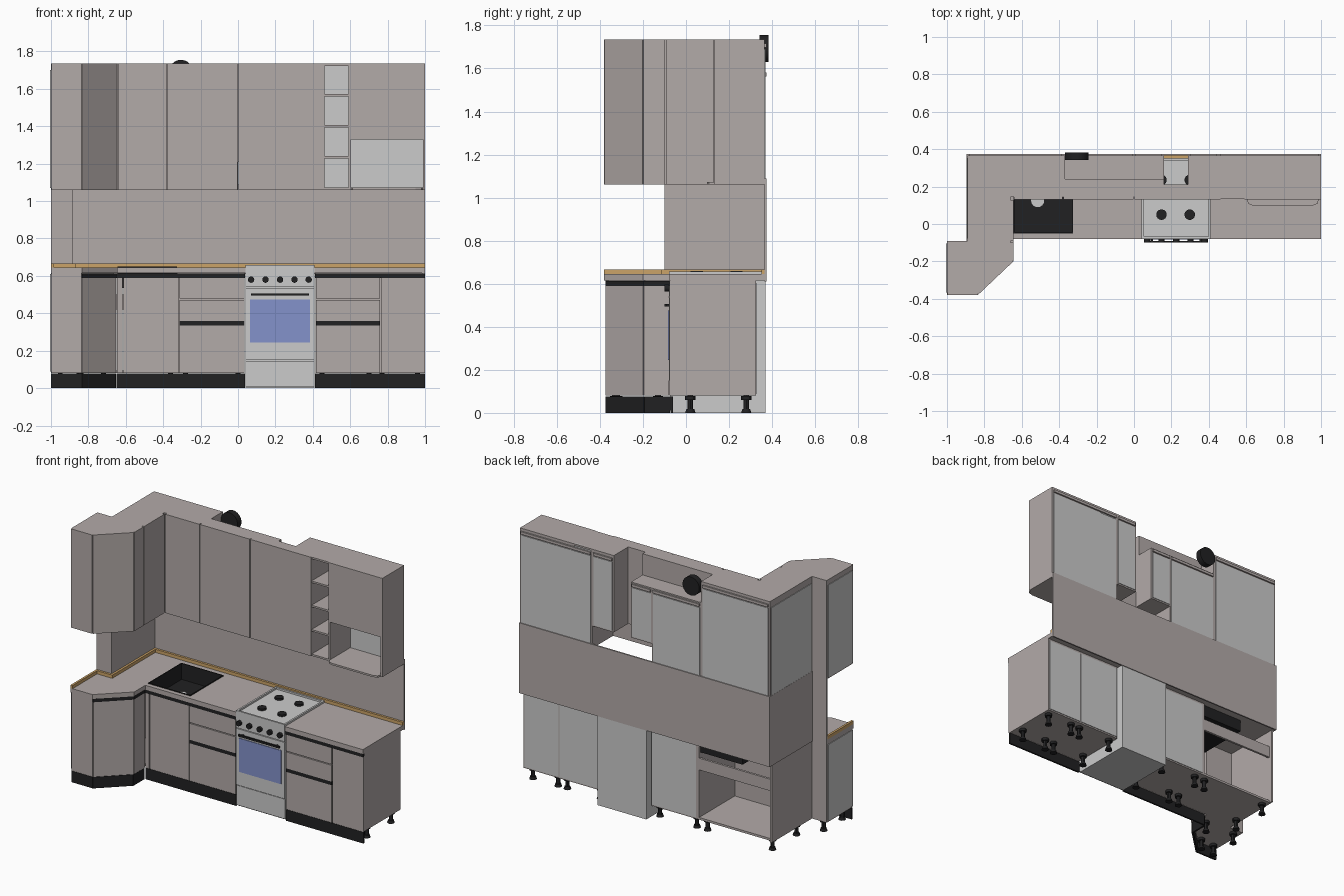
import bpy, bmesh, math
from mathutils import Vector, Matrix

if "Cube" in bpy.data.objects:
    bpy.data.objects.remove(bpy.data.objects["Cube"])


def material(name, rgb):
    m = bpy.data.materials.new(name)
    m.diffuse_color = (*rgb, 1)
    m.use_nodes = True
    m.node_tree.nodes["Principled BSDF"].inputs["Base Color"].default_value = m.diffuse_color
    return m


BEIGE = material("warm grey laminate", (0.45, 0.405, 0.395))
LIGHT = material("light grey", (0.60, 0.60, 0.60))
BLACK = material("black", (0.015, 0.015, 0.016))
WOOD = material("oak trim", (0.60, 0.37, 0.14))
BLUE = material("blue glass", (0.23, 0.29, 0.60))


def finish(name, bm, mat):
    bmesh.ops.recalc_face_normals(bm, faces=bm.faces)
    me = bpy.data.meshes.new(name)
    bm.to_mesh(me)
    bm.free()
    me.materials.append(mat)
    ob = bpy.data.objects.new(name, me)
    bpy.context.collection.objects.link(ob)
    return ob


def prism(name, pts, z0, z1, mat=BEIGE):
    bm = bmesh.new()
    lo = [bm.verts.new((x, y, z0)) for x, y in pts]
    hi = [bm.verts.new((x, y, z1)) for x, y in pts]
    bm.faces.new(lo)
    bm.faces.new(hi)
    n = len(pts)
    for i in range(n):
        j = (i + 1) % n
        bm.faces.new((lo[i], lo[j], hi[j], hi[i]))
    return finish(name, bm, mat)


def box(name, x0, x1, y0, y1, z0, z1, mat=BEIGE):
    return prism(name, [(x0, y0), (x1, y0), (x1, y1), (x0, y1)], z0, z1, mat)


def panel(name, p, q, z0, z1, mat=BEIGE, t=0.015, gap=0.003, inset=0.0):
    """Upright board from p to q, thickness to the left of travel."""
    p, q = Vector(p), Vector(q)
    d = (q - p).normalized()
    n = Vector((-d.y, d.x))
    a, b = p + d * gap + n * inset, q - d * gap + n * inset
    return prism(name, [a, b, b + n * t, a + n * t], z0, z1, mat)


def disc(name, c, r, depth, axis='Z', mat=BLACK, seg=24, r2=None):
    bm = bmesh.new()
    rot = Matrix.Rotation(math.pi / 2, 4, 'X') if axis == 'Y' else Matrix()
    bmesh.ops.create_cone(bm, cap_ends=True, segments=seg, radius1=r,
                          radius2=r if r2 is None else r2, depth=depth,
                          matrix=Matrix.Translation(c) @ rot)
    return finish(name, bm, mat)


# ---------------- wall cabinets ----------------
ZB, ZT, YB = 1.06, 1.735, 0.365
prism("upper_end_carcass", [(-1, -.365), (-.84, -.365), (-.66, -.194), (-.66, -.09), (-1, -.09)], ZB, ZT)
box("upper_side_carcass", -.89, -.66, -.09, .145, ZB, ZT)
box("upper_corner_carcass", -.89, -.37, .145, YB, ZB, ZT)
box("upper_middle_carcass", -.37, 0, .145, YB, ZB, 1.59)
box("upper_middle_front", -.37, .16, .145, .24, 1.59, ZT)
box("hood_carcass_left", 0, .16, .145, YB, 1.21, 1.59)
box("hood_carcass_middle", .16, .29, .145, .21, 1.21, ZT)
box("hood_carcass_right", .29, .45, .145, YB, 1.21, ZT)

# upper doors, following the room corner
path = [(-1, -.38), (-.835, -.38), (-.645, -.20), (-.645, -.095), (-.645, .13)]
for i in range(4):
    panel("upper_side_door", path[i], path[i + 1], ZB, ZT)
for a, b in ((-.645, -.38), (-.38, 0), (0, .455)):
    panel("upper_door", (a, .13), (b, .13), ZB, ZT)

# open shelf column
for x in (.45, .592):
    box("shelf_side", x, x + .012, .13, YB, ZB, ZT)
for z in (1.06, 1.228, 1.394, 1.56, 1.723):
    box("open_shelf", .462, .592, .135, YB, z, z + .012)
box("shelf_back", .462, .592, .35, .358, ZB, ZT, LIGHT)

# right cabinet with niche below
box("upper_right_carcass", .604, .99, .145, YB, 1.33, ZT)
panel("upper_right_door", (.60, .13), (.992, .13), 1.33, ZT)
box("upper_right_side", .988, 1, .13, YB, ZB, ZT)
box("niche_back", .604, .988, .35, .358, ZB, 1.33, LIGHT)
prism("niche_shelf", [(.604, .13), (.612, .108), (.64, .097), (.95, .097), (.98, .108),
                      (.988, .13), (.988, YB), (.604, YB)], ZB, ZB + .012)

# back panels and hanging rails
for a, b, z0, z1 in ((-.88, -.385, 1.07, 1.69), (-.36, -.008, 1.07, 1.555), (.008, .15, 1.22, 1.555),
                     (.30, .442, 1.22, 1.69), (.462, .988, 1.07, 1.69)):
    box("upper_back_panel", a, b, YB, YB + .004, z0, z1, LIGHT)
    box("hanging_rail", a, b, YB, YB + .01, z1 + .008, z1 + .026)
panel("upper_side_back", (-.89, -.08), (-.89, .355), 1.07, 1.69, LIGHT, .004)
panel("upper_end_back", (-1, -.37), (-1, -.10), 1.07, 1.70, LIGHT, .004)
disc("vent_pipe", (-.305, .362, 1.692), .063, .042, 'Y', seg=32)

# ---------------- backsplash and worktop ----------------
box("backsplash_back", -.89, 1, YB, .375, .61, 1.09)
box("backsplash_side", -.895, -.885, -.09, .375, .61, 1.09)
box("backsplash_return", -1, -.885, -.10, -.09, .61, 1.06)
C0, C1 = .615, .645
prism("worktop_corner", [(-1, -.38), (-.835, -.38), (-.645, -.20), (-.645, YB), (-.89, YB),
                         (-.89, -.09), (-1, -.09)], C0, C1)
box("worktop_sink_front", -.645, -.325, -.08, -.05, C0, C1)
box("worktop_sink_back", -.645, -.325, .31, YB, C0, C1)
box("worktop_middle", -.325, .04, -.08, YB, C0, C1)
box("worktop_right", .41, 1, -.08, YB, C0, C1)
for x0, x1, y0, y1 in ((-.885, 1, .35, YB), (-.885, -.87, -.10, .35),
                       (-1, -.87, -.115, -.10), (-1, -.985, -.38, -.115)):
    box("worktop_trim", x0, x1, y0, y1, C1, .667, WOOD)

# sink bowl
sx0, sx1, sy0, sy1 = -.645, -.325, -.05, .31
box("sink_bottom", sx0, sx1, sy0, sy1, .535, .54, BLACK)
for x in (sx0, sx1 - .006):
    box("sink_wall", x, x + .006, sy0, sy1, .54, .65, BLACK)
for y in (sy0, sy1 - .006):
    box("sink_wall", sx0, sx1, y, y + .006, .54, .65, BLACK)
disc("sink_drain", (-.515, .125, .541), .035, .006, mat=LIGHT)

# ---------------- base cabinets ----------------
B0, BY = .08, .325
prism("base_end_carcass", [(-1, -.36), (-.845, -.36), (-.665, -.19), (-.665, -.06), (-.89, -.06),
                           (-.89, -.09), (-1, -.09)], B0, C0)
# sink cabinet, open at the back
box("sink_cabinet_bottom", -.89, -.315, -.06, BY, B0, .095)
box("sink_cabinet_left", -.89, -.878, -.09, BY + .02, B0, C0)
box("sink_cabinet_right", -.327, -.315, -.06, BY, B0, C0)
box("sink_cabinet_rail", -.878, -.327, BY - .015, BY, .42, .50)
box("drawer_carcass", -.315, .035, -.06, BY, B0, C0)
box("base_right_carcass", .415, .985, -.06, BY, B0, C0)
box("base_right_side", .985, 1, -.075, BY, B0, C0)
for a, b in ((-.305, .03), (.42, .725), (.735, .99)):
    box("base_back_panel", a, b, BY, BY + .004, .09, .60, LIGHT)
panel("base_end_back", (-1.0, -.37), (-1.0, -.10), .09, .61, LIGHT, .004)

# base fronts, grip channels and plinths along the corner
lower = [(-1, -.375), (-.835, -.375), (-.65, -.197), (-.65, -.075)]
for i in range(3):
    z1 = C0 if i == 0 else .59
    panel("base_side_door", lower[i], lower[i + 1], B0, z1)
    if i:
        panel("grip_channel", lower[i], lower[i + 1], .59, .613, BLACK, gap=0)
    panel("plinth", lower[i], lower[i + 1], 0, .077, BLACK, .012, 0, .003)
FY = -.076
for a, b in ((-.65, -.615), (-.615, -.315), (.763, 1)):
    panel("base_door", (a, FY), (b, FY), B0, .59)
for a, b in ((-.315, .037), (.413, .763)):
    for z0, z1 in ((B0, .336), (.36, .472), (.478, .59)):
        panel("drawer_front", (a, FY), (b, FY), z0, z1)
    panel("drawer_grip", (a, FY), (b, FY), .336, .36, BLACK)
for a, b in ((-.65, .037), (.413, 1)):
    panel("grip_channel", (a, FY), (b, FY), .59, .613, BLACK, gap=0)
    panel("plinth", (a, FY), (b, FY), 0, .077, BLACK, .012, 0, .003)

# adjustable feet
feet = [(x, y) for x in (-.85, -.36, -.28, .0, .45, .70, .77, .96) for y in (.02, .28)]
feet += [(-.95, -.33), (-.95, -.13), (-.72, -.13), (-.84, -.32)]
for x, y in feet:
    disc("foot_stem", (x, y, .04), .013, .08, seg=12)
    disc("foot_base", (x, y, .009), .024, .018, seg=12, r2=.018)
    disc("foot_top", (x, y, .07), .024, .018, seg=12)

# ---------------- cooker ----------------
X0, X1 = .041, .409
box("cooker_body", X0, X1, -.06, .37, 0, .645, LIGHT)
box("cooker_drawer", X0, X1, -.075, -.06, .01, .145, LIGHT)
box("cooker_door", X0, X1, -.08, -.06, .15, .535, LIGHT)
box("cooker_control_panel", X0, X1, -.08, -.06, .54, .645, LIGHT)
box("cooker_window", .065, .385, -.084, -.08, .245, .475, BLUE)
box("cooker_handle", .07, .38, -.10, -.09, .494, .507, BLACK)
for x in (.09, .35):
    box("handle_bracket", x, x + .012, -.092, -.08, .494, .507, BLACK)
for x in (.07, .147, .225, .302, .378):
    disc("cooker_knob", (x, -.089, .58), .017, .02, 'Y', seg=16)
# hob rim and burners
for x in (X0, X1 - .012):
    box("hob_rim", x, x + .012, -.08, .35, .645, .657, LIGHT)
for y in (-.08, .338):
    box("hob_rim", X0, X1, y, y + .012, .645, .657, LIGHT)
for x in (.147, .298):
    for y in (.05, .235):
        disc("burner", (x, y, .651), .028, .014)

for ob in bpy.data.objects:
    if len(ob.data.polygons) > 12:
        bpy.context.view_layer.objects.active = ob
        ob.select_set(True)
bpy.ops.object.shade_smooth_by_angle()
